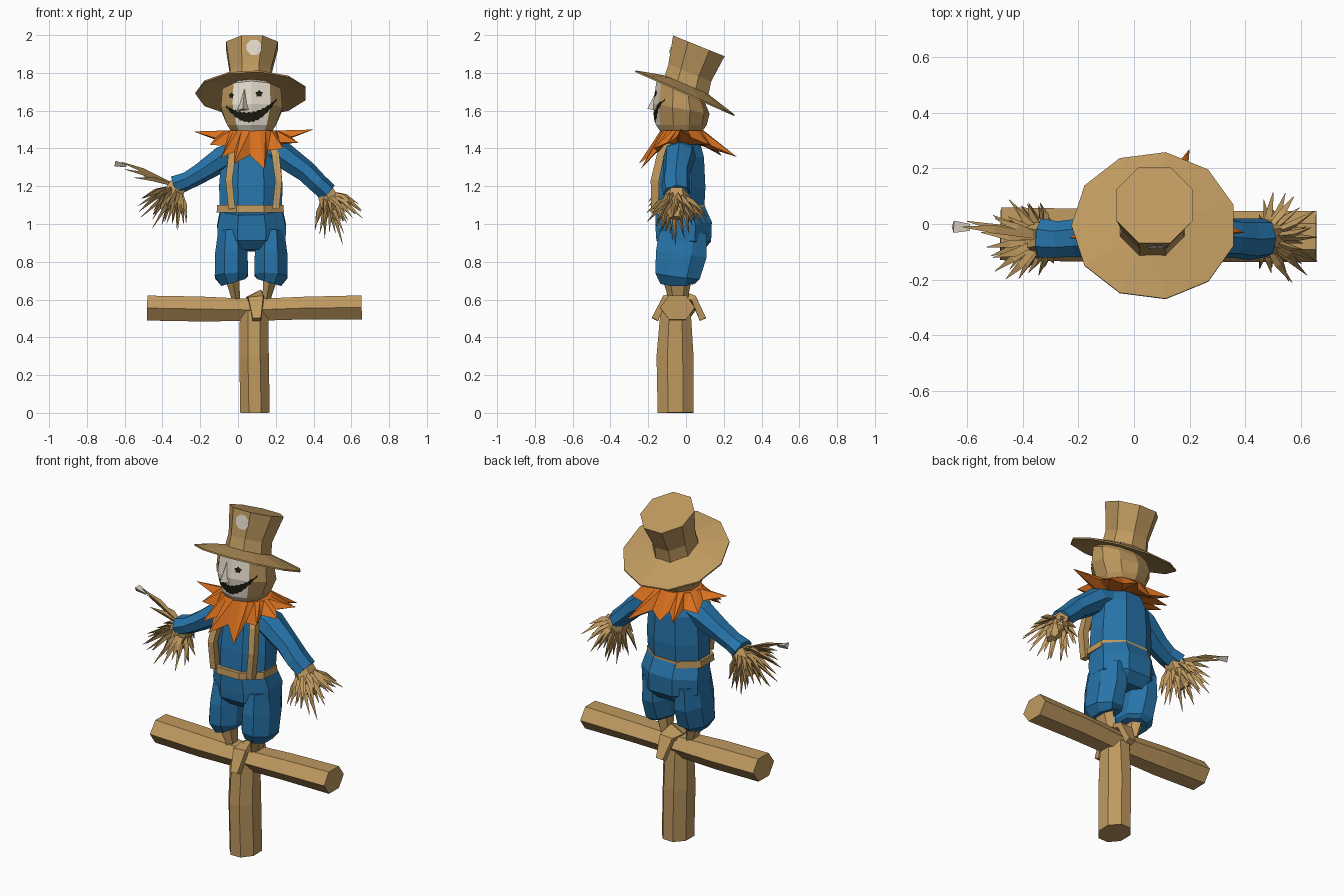
import bpy, bmesh, math, random
from mathutils import Vector
from mathutils.bvhtree import BVHTree

if "Cube" in bpy.data.objects:
    bpy.data.objects.remove(bpy.data.objects["Cube"])

random.seed(4)


def material(name, rgb):
    m = bpy.data.materials.new(name)
    m.diffuse_color = (*rgb, 1)
    m.use_nodes = True
    m.node_tree.nodes["Principled BSDF"].inputs["Base Color"].default_value = m.diffuse_color
    return m


TAN = material("straw tan", (0.52, 0.32, 0.115))
BLUE = material("denim blue", (0.02, 0.175, 0.40))
ORANGE = material("scarf orange", (0.68, 0.16, 0.013))
WHITE = material("sack white", (0.78, 0.71, 0.60))
DARK = material("mouth black", (0.012, 0.012, 0.006))


def finish(name, bm, *mats):
    bmesh.ops.recalc_face_normals(bm, faces=bm.faces)
    me = bpy.data.meshes.new(name)
    bm.to_mesh(me)
    bm.free()
    for m in mats:
        me.materials.append(m)
    ob = bpy.data.objects.new(name, me)
    bpy.context.collection.objects.link(ob)
    return ob


def add_tube(bm, secs, n=8):
    """Loft n-gon rings: (centre, half width, half depth along y[, tilt towards the back])."""
    pts = [Vector(s[0]) for s in secs]
    ang = [2 * math.pi * (i + 0.5) / n for i in range(n)]
    mc, ms = max(abs(math.cos(a)) for a in ang), max(abs(math.sin(a)) for a in ang)
    rings = []
    for i, s in enumerate(secs):
        if len(s) > 3:
            a = math.radians(s[3])
            t = Vector((0, math.sin(a), math.cos(a)))
        else:
            t = (pts[min(i + 1, len(pts) - 1)] - pts[max(i - 1, 0)]).normalized()
        u = Vector((0, 1, 0)).cross(t).normalized()
        v = t.cross(u)
        rings.append([bm.verts.new(pts[i] + u * math.cos(a) / mc * s[1] + v * math.sin(a) / ms * s[2])
                      for a in ang])
    for a, b in zip(rings, rings[1:]):
        for i in range(n):
            j = (i + 1) % n
            bm.faces.new((a[i], a[j], b[j], b[i]))
    bm.faces.new(rings[0])
    bm.faces.new(rings[-1])


def tube(name, secs, mat, n=8):
    bm = bmesh.new()
    add_tube(bm, secs, n)
    return finish(name, bm, mat)


def decal(name, target, rows, mat):
    """Thin painted patch: rows of (x, z) points projected on the front of a part."""
    src = bmesh.new()
    src.from_mesh(target.data)
    tree = BVHTree.FromBMesh(src)
    bm = bmesh.new()
    grid = []
    for row in rows:
        line = []
        for x, z in row:
            hit = tree.ray_cast(Vector((x, -2, z)), Vector((0, 1, 0)))[0]
            line.append(bm.verts.new((x, (hit.y if hit else -0.1) - 0.005, z)))
        grid.append(line)
    for a, b in zip(grid, grid[1:]):
        for i in range(len(a) - 1):
            bm.faces.new((a[i], a[i + 1], b[i + 1], b[i]))
    src.free()
    bmesh.ops.remove_doubles(bm, verts=bm.verts, dist=1e-5)
    ob = finish(name, bm, mat)
    if ob.data.polygons[0].normal.y > 0:
        ob.data.flip_normals()


def disc(cx, cz, rx, rz, n=8, spiky=0):
    return [[(cx + k * rx * (1 - spiky * (i % 2)) * math.cos(2 * math.pi * (i + .5) / n),
              cz + k * rz * (1 - spiky * (i % 2)) * math.sin(2 * math.pi * (i + .5) / n))
             for i in range(n + 1)] for k in (0.05, 0.5, 1)]


# Wooden post and crossbeam
tube("post", [((.09, -.055, 0), .078, .095), ((.085, -.058, .3), .078, .098),
              ((.085, -.055, .54), .075, .08)], TAN)
tube("crossbeam", [((-.48, -.035, .555), .066, .095), ((-.2, -.04, .55), .066, .095),
                   ((.08, -.045, .545), .058, .08), ((.35, -.045, .555), .06, .092),
                   ((.655, -.045, .558), .064, .092)], TAN, 6)
for side, y1 in (("front", -.165), ("back", .09)):
    y0 = -.035 + (.075 if side == "back" else -.075)
    tube("beam_tie_" + side, [((.09, -.035, .615), .045, .02), ((.095, y0, .605), .04, .016),
                              ((.1, y1, .495), .022, .018)], TAN, 4)

# Straw shins and baggy trousers
for side, cx, s in (("left", -.035, -1), ("right", .175, 1)):
    tube("straw_shin_" + side, [((cx - .025 * s, -.04, .60), .022, .05), ((cx - .01 * s, -.045, .68), .032, .07),
                                ((cx, -.045, .74), .045, .085)], TAN, 6)
    tube("trouser_leg_" + side, [((cx - .01 * s, -.045, .69), .066, .09), ((cx, -.045, .725), .088, .118),
                                 ((cx, -.025, .84), .086, .135), ((cx, -.015, .96), .07, .125)], BLUE)
tube("trouser_seat", [((.072, -.015, .86), .13, .10), ((.072, -.012, .91), .18, .145),
                      ((.072, -.012, .99), .182, .15), ((.07, -.035, 1.08), .163, .13)], BLUE)

# Shirt, belt and braces
tube("shirt", [((.068, -.035, 1.06), .163, .13), ((.068, -.027, 1.2), .168, .13),
               ((.068, -.02, 1.36), .155, .115), ((.07, -.015, 1.45), .10, .085)], BLUE)
tube("belt", [((.065, -.042, 1.062), .178, .146), ((.065, -.042, 1.10), .175, .143)], TAN)
for side, x, s in (("left", -.033, -1), ("right", .2, 1)):
    tube("brace_" + side, [((x, -.165, 1.08), .018, .02), ((x + .015 * s, -.165, 1.23), .018, .022),
                           ((x, -.135, 1.36), .02, .02), ((x - .02 * s, -.08, 1.43), .02, .02)], TAN, 4)

# Sleeves
tube("sleeve_left", [((.02, -.025, 1.39), .06, .08), ((-.08, -.035, 1.35), .07, .085),
                     ((-.2, -.05, 1.27), .055, .068), ((-.27, -.055, 1.23), .05, .065),
                     ((-.335, -.05, 1.205), .055, .07)], BLUE, 7)
tube("sleeve_right", [((.12, -.025, 1.39), .06, .08), ((.235, -.035, 1.365), .072, .085),
                      ((.36, -.05, 1.275), .06, .07), ((.42, -.055, 1.215), .056, .075),
                      ((.475, -.05, 1.165), .054, .07)], BLUE, 7)


# Straw hands: fans of tapering blades round a core
def blade(bm, base, tip, w):
    base, tip = Vector(base), Vector(tip)
    mid = base.lerp(tip, .55) + Vector((random.uniform(-.01, .01), random.uniform(-.01, .01), .012))
    add_tube(bm, [(base, w * .7, w * .7), (mid, w, w), (tip, .001, .001)], 3)


for side, base, axis in (("left", (-.315, -.05, 1.21), (-.48, 0, -.85)),
                         ("right", (.46, -.05, 1.175), (.42, -.02, -.88))):
    base, axis = Vector(base), Vector(axis).normalized()
    across = Vector((0, 1, 0)).cross(axis)
    bm = bmesh.new()
    add_tube(bm, [(base, .045, .06), (base + axis * .07, .055, .075), (base + axis * .16, .02, .035)], 6)
    for i in range(34):
        a = i * 2.4
        spread = 1.15 * math.sqrt((i + .5) / 34)
        d = axis + (across * math.cos(a) * .9 + Vector((0, 1, 0)) * math.sin(a) * 1.05) * spread
        length = (.29 - .07 * spread) * random.uniform(.75, 1.08)
        blade(bm, base + d * .02, base + d.normalized() * length, .014)
    finish("straw_hand_" + side, bm, TAN)

# Long straws sticking out of one hand, with a pale end
bm = bmesh.new()
for tip in ((-.62, -.01, 1.33), (-.55, -.03, 1.245), (-.60, .01, 1.29), (-.5, .02, 1.25)):
    blade(bm, (-.34, -.045, 1.21), tip, .015)
finish("long_straws", bm, TAN)
tube("pale_straw_end", [((-.59, -.012, 1.31), .01, .012), ((-.65, -.01, 1.325), .02, .022)], WHITE, 3)

# Ragged scarf: a neck ring with drooping pointed tips
tips = [(.14, -.24, 1.29), (-.02, -.25, 1.32), (-.09, -.2, 1.35), (-.15, -.12, 1.42), (-.235, -.05, 1.49),
        (-.15, .10, 1.42), (-.07, .22, 1.39), (.04, .19, 1.36), (.2, .27, 1.355), (.27, .12, 1.42),
        (.40, -.03, 1.50), (.32, -.09, 1.43), (.24, -.17, 1.40)]
cx, cy = .07, -.02
edge = []
for i, t in enumerate(tips):
    a, b = Vector(t), Vector(tips[(i + 1) % len(tips)])
    m = (a + b) / 2
    edge += [a, Vector((cx + (m.x - cx) * .72, cy + (m.y - cy) * .72, m.z * .6 + 1.455 * .4))]
bm = bmesh.new()
loops = [[], [], []]
for p in edge:
    d = Vector((p.x - cx, p.y - cy, 0)).normalized()
    loops[0].append(bm.verts.new((cx + d.x * .14, cy + d.y * .115, 1.495)))
    loops[1].append(bm.verts.new(p))
    loops[2].append(bm.verts.new((cx + d.x * .12, cy + d.y * .10, 1.42)))
for a, b in zip(loops, loops[1:]):
    for i in range(len(edge)):
        j = (i + 1) % len(edge)
        bm.faces.new((a[i], b[i], b[j]))
        bm.faces.new((a[i], b[j], a[j]))
bm.faces.new(loops[0])
bm.faces.new(loops[2])
finish("scarf", bm, ORANGE)

# Sack head with a pale face on the front facets
head = tube("head", [((.072, -.025, 1.46), .09, .09, 0), ((.072, -.025, 1.525), .13, .135, 0),
                     ((.072, -.025, 1.61), .163, .152, 10), ((.072, -.028, 1.70), .155, .14, 24),
                     ((.072, -.02, 1.735), .10, .09, 24)], TAN, 10)
head.data.materials.append(WHITE)
for p in head.data.polygons:
    flat = Vector((p.normal.x, p.normal.y))
    if len(p.vertices) == 4 and flat.length > .2 and flat.normalized().y < -.7:
        p.material_index = 1

# Pointed nose, grin and eyes
bm = bmesh.new()
n = [bm.verts.new(c) for c in ((.035, -.15, 1.72), (-.01, -.14, 1.60), (.07, -.15, 1.60), (.025, -.205, 1.61))]
for f in ((0, 1, 3), (1, 2, 3), (2, 0, 3), (0, 2, 1)):
    bm.faces.new([n[i] for i in f])
finish("nose", bm, WHITE)
rows = [[], [], []]
for i in range(23):
    t = -1 + 2 * i / 22
    mid, half = 1.566 + .075 * t * t + .018 * t, .007 + .022 * (1 - t * t)
    jag = .006 * (i % 2)
    for row, k in zip(rows, (1, 0, -1)):
        row.append((.07 + .133 * t, mid + k * (half - jag)))
decal("grin", head, rows, DARK)
decal("eye_left", head, disc(-.035, 1.68, .015, .017, 10, .35), DARK)
decal("eye_right", head, disc(.112, 1.69, .022, .02, 10, .35), DARK)

# Tall hat tipped backwards, with a pale patch
tube("hat_brim", [((.07, .0, 1.715), .12, .12, 24), ((.072, -.007, 1.688), .297, .288, 24),
                  ((.072, -.005, 1.696), .297, .288, 24), ((.068, .0, 1.738), .125, .128, 23)], TAN, 11)
crown = tube("hat_crown", [((.066, -.002, 1.715), .118, .127, 23), ((.066, .02, 1.80), .108, .122, 22),
                           ((.074, .068, 1.943), .137, .147, 22)], TAN)
decal("hat_patch", crown, disc(.085, 1.935, .043, .043), WHITE)
